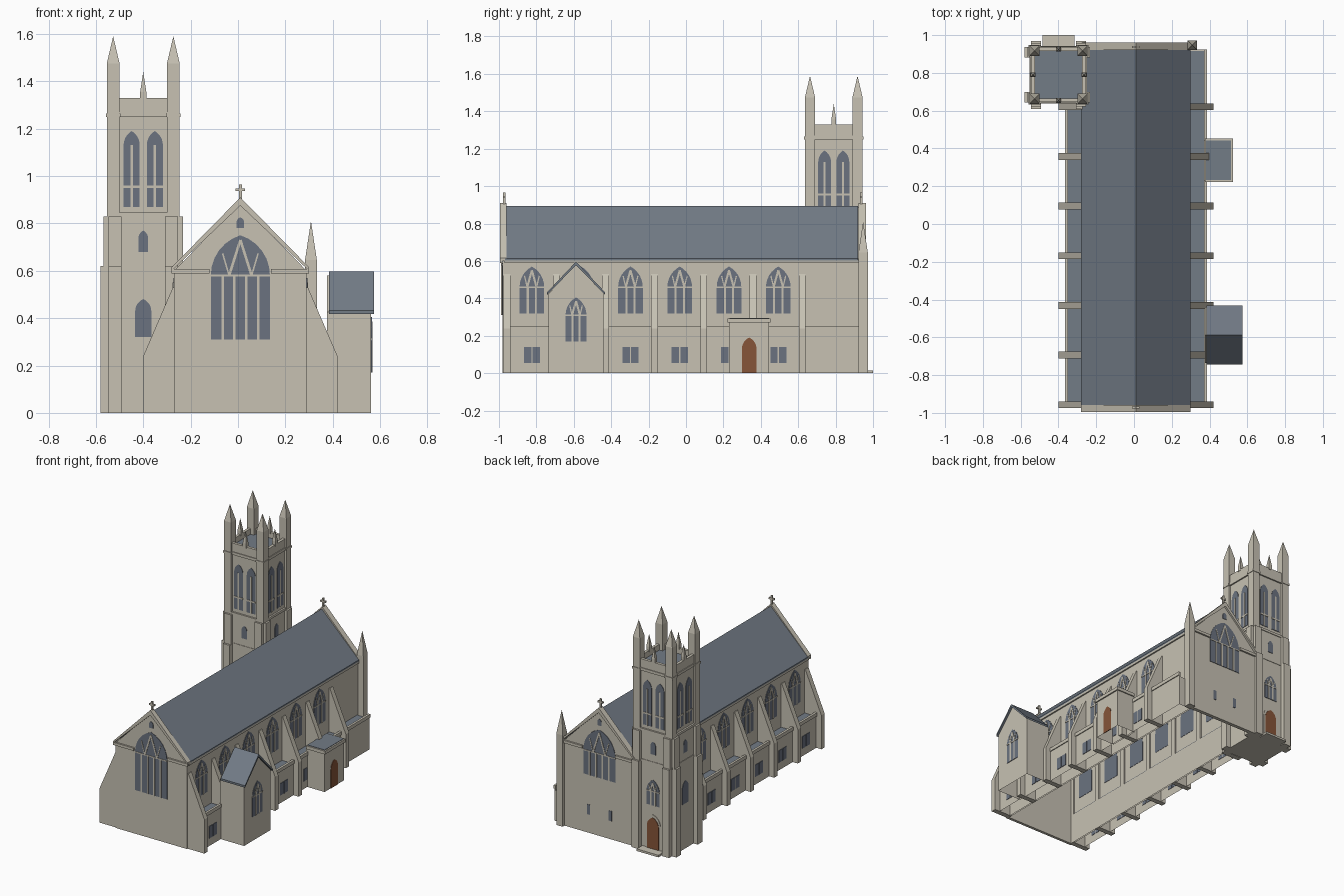
import bpy, bmesh
from math import atan2, cos, sin, radians
from mathutils import Matrix, Vector

if "Cube" in bpy.data.objects:
    bpy.data.objects.remove(bpy.data.objects["Cube"])


def material(name, rgb):
    m = bpy.data.materials.new(name)
    m.use_nodes = True
    m.diffuse_color = (*rgb, 1)
    m.node_tree.nodes["Principled BSDF"].inputs["Base Color"].default_value = (*rgb, 1)
    return m


STONE, SLATE, GLASS, WOOD = 0, 1, 2, 3
MATS = [material("warm_stone", (0.57, 0.535, 0.45)),
        material("slate", (0.17, 0.2, 0.24)),
        material("window_glass", (0.147, 0.171, 0.216)),
        material("door_wood", (0.238, 0.089, 0.04))]
CX = 0.01            # centre line of the nave
TX, TY = -0.4, 0.79  # centre of the tower


def solid(bm, pts, y0, y1, mat=STONE):
    """Extrude an outline in local x, z from y0 to y1."""
    a = [bm.verts.new((x, y0, z)) for x, z in pts]
    b = [bm.verts.new((x, y1, z)) for x, z in pts]
    faces = [bm.faces.new(a), bm.faces.new(b[::-1])]
    for i in range(len(a)):
        j = (i + 1) % len(a)
        faces.append(bm.faces.new((a[j], a[i], b[i], b[j])))
    for f in faces:
        f.material_index = mat


def finish(name, bm, matrix=Matrix(), hollow=False):
    bmesh.ops.recalc_face_normals(bm, faces=bm.faces)
    if hollow:  # shells are open underneath
        low = [f for f in bm.faces if all(abs(v.co.z) < 1e-5 for v in f.verts)]
        bmesh.ops.delete(bm, geom=low, context='FACES')
    me = bpy.data.meshes.new(name)
    bm.to_mesh(me)
    bm.free()
    for m in MATS:
        me.materials.append(m)
    ob = bpy.data.objects.new(name, me)
    ob.matrix_world = matrix
    bpy.context.collection.objects.link(ob)
    return ob


def prism(name, pts, y0, y1, mat=STONE, matrix=Matrix(), hollow=False):
    bm = bmesh.new()
    solid(bm, pts, y0, y1, mat)
    return finish(name, bm, matrix, hollow)


def box(name, x0, x1, y0, y1, z0, z1, mat=STONE, hollow=False):
    return prism(name, [(x0, z0), (x1, z0), (x1, z1), (x0, z1)], y0, y1, mat, hollow=hollow)


def pinnacle(name, x, y, r, z0, z1, z2):
    """Square shaft with a pyramid cap."""
    box(name + "_shaft", x - r, x + r, y - r, y + r, z0, z1)
    bm = bmesh.new()
    bmesh.ops.create_cone(bm, cap_ends=True, segments=4, radius1=r * 1.414, radius2=0, depth=z2 - z1,
                          matrix=Matrix.Translation((x, y, (z1 + z2) / 2)) @ Matrix.Rotation(radians(45), 4, 'Z'))
    finish(name + "_cap", bm)


def wall(x, y, turn):
    """Frame of a wall face: turn 0 faces -y, 90 faces +x, 180 faces +y, -90 faces -x."""
    return Matrix.Translation((x, y, 0)) @ Matrix.Rotation(radians(turn), 4, 'Z')


def arch(u, w, sill, spring, top, steps=6):
    """Pointed arch outline."""
    h = top - spring
    r = (w * w + h * h) / (2 * w)
    end = atan2(h, r - w)
    side = [(w - r + r * cos(end * i / steps), spring + r * sin(end * i / steps)) for i in range(steps + 1)]
    side[-1] = (0, top)
    right = [(w, sill)] + side
    left = [(-x, z) for x, z in right[-2::-1]]
    return [(u + x, z) for x, z in right + left]


def bar(bm, a, b, t):
    a, b = Vector(a), Vector(b)
    n = (b - a).normalized().orthogonal() * t / 2
    solid(bm, [tuple(p) for p in (a - n, b - n, b + n, a + n)], -0.006, 0.001)


def window(name, frame, u, w, sill, spring, top, lights=1, tracery=False, transom=None, mat=GLASS, t=0.011):
    bm = bmesh.new()
    if spring < top:
        pts = arch(u, w, sill, spring, top)
    else:
        pts = [(u - w, sill), (u + w, sill), (u + w, top), (u - w, top)]
    solid(bm, pts, -0.003, 0.002, mat)
    for i in range(1, lights):
        x = u - w + 2 * w * i / lights
        bar(bm, (x, sill), (x, spring), t)
    if tracery:  # crossing bars in the window head
        bar(bm, (u - w, spring), (u + w, spring), t * 0.7)
        for s in (-1, 1):
            bar(bm, (u + s * w * 0.38, spring), (u, top - 0.02), t)
            bar(bm, (u + s * w * 0.38, spring), (u + s * w * 0.6, spring + (top - spring) * 0.55), t * 0.6)
    if transom:
        bar(bm, (u - w, transom), (u + w, transom), t)
    finish(name, bm, frame)


# Nave shell and roof
gable = [(-0.27, 0), (0.29, 0), (0.29, 0.6), (CX, 0.885), (-0.27, 0.6)]
prism("nave_walls", gable, -0.97, 0.93, hollow=True)
prism("nave_roof", [(-0.28, 0.602), (-0.28, 0.612), (CX, 0.895), (0.3, 0.612), (0.3, 0.602), (CX, 0.885)],
      -0.967, 0.92, SLATE)

# End gables with coping, string course, cross and windows
coping = [(-0.28, 0.6), (-0.28, 0.615), (CX, 0.91), (0.3, 0.615), (0.3, 0.6), (CX, 0.875)]
for end, face, inner, turn in (("front", -0.982, -0.962, 0), ("back", 0.95, 0.925, 180)):
    out = -1 if turn == 0 else 1
    prism(end + "_gable_wall", gable, face, inner)
    prism(end + "_gable_coping", coping, face + out * 0.012, inner - out * 0.003)
    for s in (-1, 1):
        xs = sorted((CX + s * 0.13, CX + s * 0.29))
        box(end + "_gable_string", *xs, face + out * 0.012, face, 0.588, 0.607)
    cy = (face + inner) / 2
    box(end + "_cross_post", CX - 0.006, CX + 0.006, cy - 0.006, cy + 0.006, 0.89, 0.965)
    box(end + "_cross_arm", CX - 0.02, CX + 0.02, cy - 0.006, cy + 0.006, 0.936, 0.948)
    frame = wall(CX, face, turn)
    window(end + "_great_window", frame, 0, 0.125, 0.31 if turn == 0 else 0.41, 0.58, 0.75, 5, True)
    window(end + "_gable_vent", frame, 0, 0.016, 0.78, 0.805, 0.825)
for u in (-0.085, 0.085):
    window("back_slit", wall(CX, 0.95, 180), u, 0.012, 0.13, 0.2, 0.2)

# Aisles, buttresses and side windows, mirrored about the nave centre
bays = [-0.824 + 0.2635 * i for i in range(6)]
for side, s, y_end in (("left", 1, 0.925), ("right", -1, 0.65)):
    def span(a, b):
        return sorted((CX + s * a, CX + s * b))
    box(side + "_aisle", *span(0.27, 0.37), -0.97, y_end, 0, 0.215, hollow=True)
    box(side + "_aisle_roof", *span(0.275, 0.365), -0.965, y_end - 0.01, 0.214, 0.222, SLATE)
    box(side + "_aisle_parapet", *span(0.36, 0.376), -0.97, y_end, 0.225, 0.25)
    box(side + "_aisle_parapet_base", *span(0.36, 0.37), -0.97, y_end, 0.21, 0.23)
    box(side + "_eaves_cornice", *span(0.27, 0.29), -0.97, 0.925, 0.588, 0.605)
    for i in range(7):
        y = -0.957 + 0.263 * i
        prism(side + "_buttress", [(CX + s * x, z) for x, z in
              ((0.27, 0), (0.41, 0), (0.41, 0.24), (0.285, 0.53), (0.27, 0.53))], y - 0.018, y + 0.018)
    for y in bays:
        window(side + "_clerestory_window", wall(CX + s * 0.28, y, s * 90), 0, 0.066, 0.32, 0.46, 0.57, 3, True)
        for d in (-0.023, 0.023):
            window(side + "_aisle_window", wall(CX + s * 0.37, y, s * 90), d, 0.02, 0.055, 0.14, 0.14)

# Gabled side chapel
east = wall(0, 0, 90)
prism("chapel_walls", [(-0.735, 0), (-0.44, 0), (-0.44, 0.425), (-0.588, 0.58), (-0.735, 0.425)],
      -0.562, -0.375, matrix=east, hollow=True)
prism("chapel_roof", [(-0.743, 0.418), (-0.743, 0.432), (-0.588, 0.596), (-0.432, 0.432), (-0.432, 0.418),
                      (-0.588, 0.578)], -0.575, -0.385, SLATE, east)
window("chapel_window", wall(0.562, -0.588, 90), 0, 0.056, 0.17, 0.31, 0.405, 3, True)

# Flat-roofed porch with door
box("porch_walls", 0.37, 0.515, 0.23, 0.445, 0, 0.27, hollow=True)
box("porch_coping", 0.375, 0.524, 0.222, 0.453, 0.27, 0.293)
box("porch_roof", 0.38, 0.514, 0.232, 0.443, 0.29, 0.296, SLATE)
window("porch_door", wall(0.515, 0.338, 90), 0, 0.039, 0, 0.13, 0.19, mat=WOOD)

# Corner pinnacle at the back of the nave
pinnacle("nave_corner_pinnacle", 0.308, 0.947, 0.025, 0, 0.645, 0.81)


def tower_box(name, h, z0, z1, mat=STONE):
    return box(name, TX - h, TX + h, TY - h, TY + h, z0, z1, mat)


# Tower body, string courses and roof
tower_box("tower_lower_stage", 0.147, 0, 0.83)
tower_box("tower_belfry", 0.14, 0.83, 1.285)
tower_box("tower_middle_string", 0.15, 0.612, 0.628)
tower_box("tower_belfry_string", 0.152, 0.828, 0.845)
tower_box("tower_top_string", 0.15, 1.25, 1.27)
tower_box("tower_roof", 0.13, 1.28, 1.29, SLATE)

# Tower angle buttresses, stepping in at each stage
for c in (-0.119, 0.119):
    for stage, reach, z0, z1 in (("lower", 0.18, 0, 0.62), ("upper", 0.167, 0.62, 0.83)):
        box("tower_%s_buttress" % stage, TX - reach, TX + reach, TY + c - 0.027, TY + c + 0.027, z0, z1)
        box("tower_%s_buttress" % stage, TX + c - 0.027, TX + c + 0.027, TY - reach, TY + reach, z0, z1)
    for d in (-0.127, 0.127):
        px, py = TX + (0.127 if c > 0 else -0.127), TY + d
        pinnacle("tower_corner_pinnacle", px, py, 0.027, 0.83, 1.475, 1.59)
        box("tower_corner_string", px - 0.031, px + 0.031, py - 0.031, py + 0.031, 1.25, 1.265)

# Tower faces: parapet, small pinnacle, belfry lights and windows
for label, turn in (("front", 0), ("left", 90), ("back", 180), ("right", -90)):
    rot = Matrix.Translation((TX, TY, 0)) @ Matrix.Rotation(radians(turn), 4, 'Z')
    prism(label + "_parapet", [(-0.12, 1.27), (0.12, 1.27), (0.12, 1.33), (-0.12, 1.33)], -0.145, -0.125,
          matrix=rot)
    p = rot @ Vector((0, -0.135, 0))
    pinnacle(label + "_parapet_pinnacle", p.x, p.y, 0.013, 1.32, 1.355, 1.44)
    belfry = rot @ Matrix.Translation((0, -0.14, 0))
    lower = rot @ Matrix.Translation((0, -0.147, 0))
    for u in (-0.049, 0.049):
        window(label + "_belfry_light", belfry, u, 0.034, 0.87, 1.13, 1.19, 2, transom=0.955)
    window(label + "_tower_lancet", lower, 0, 0.021, 0.68, 0.735, 0.77)
    if label == "back":
        window("tower_door_window", lower, 0, 0.05, 0.32, 0.42, 0.5, 3, True)
        window("tower_door_surround", lower, 0, 0.058, 0, 0.18, 0.255, mat=STONE)
        window("tower_door", rot @ Matrix.Translation((0, -0.15, 0)), 0, 0.046, 0.015, 0.17, 0.235, mat=WOOD)
    else:
        window(label + "_tower_window", lower, 0, 0.034, 0.32, 0.43, 0.48)

# Step at the tower door
box("tower_door_step", TX - 0.085, TX + 0.085, 0.93, 1.0, 0, 0.015)
